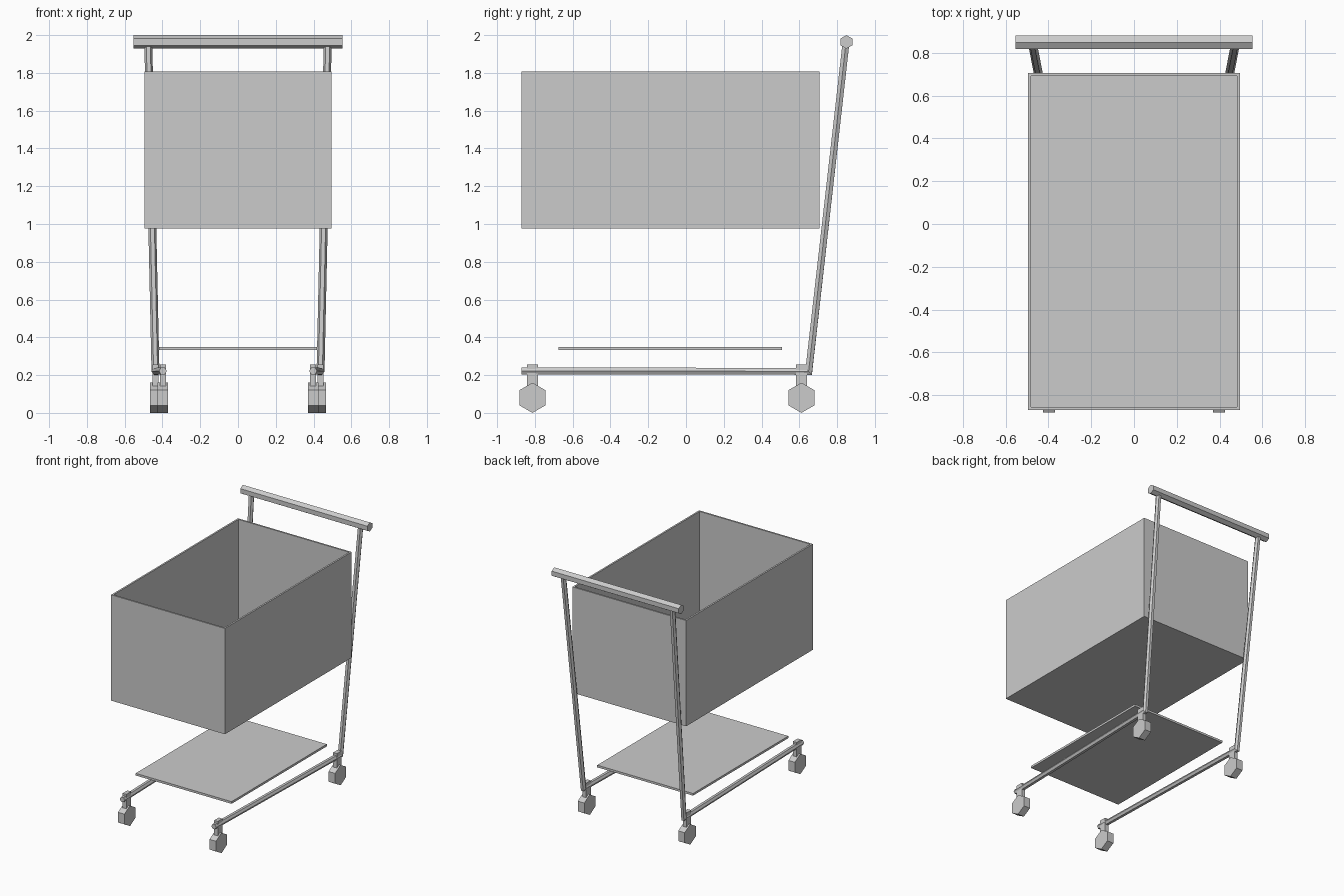
import bpy, bmesh, math
from mathutils import Vector

if "Cube" in bpy.data.objects:
    bpy.data.objects.remove(bpy.data.objects["Cube"])


def finish(name, bm):
    bmesh.ops.recalc_face_normals(bm, faces=bm.faces)
    mesh = bpy.data.meshes.new(name)
    bm.to_mesh(mesh)
    bm.free()
    obj = bpy.data.objects.new(name, mesh)
    bpy.context.collection.objects.link(obj)
    return obj


def make_box(name, lo, hi):
    bm = bmesh.new()
    bmesh.ops.create_cube(bm, size=1)
    for v in bm.verts:
        v.co = [(a + b) / 2 + c * (b - a) for a, b, c in zip(lo, hi, v.co)]
    return finish(name, bm)


def skin_rings(name, rings):
    bm = bmesh.new()
    loops = [[bm.verts.new(p) for p in ring] for ring in rings]
    n = len(loops[0])
    for a, b in zip(loops, loops[1:]):
        for i in range(n):
            j = (i + 1) % n
            bm.faces.new((a[i], a[j], b[j], b[i]))
    bm.faces.new(loops[0])
    bm.faces.new(loops[-1])
    return finish(name, bm)


def hex_along_x(name, x0, x1, y, z, r):
    # Hexagonal prism with a corner pointing up
    angles = [math.radians(90 + 60 * i) for i in range(6)]
    return skin_rings(name, [[(x, y + r * math.cos(a), z + r * math.sin(a))
                              for a in angles] for x in (x0, x1)])


def hex_tube(name, path, r):
    # Hexagonal tube with mitred bends, corners pointing sideways
    pts = [Vector(p) for p in path]
    rings = []
    for i, p in enumerate(pts):
        d_in = (p - pts[i - 1]).normalized() if i else (pts[1] - p).normalized()
        d_out = (pts[i + 1] - p).normalized() if i < len(pts) - 1 else d_in
        plane = (d_in + d_out).normalized()
        side = (Vector((1, 0, 0)) - d_in * d_in.x).normalized()
        up = side.cross(d_in)
        ring = []
        for k in range(6):
            a = math.radians(60 * k)
            q = side * math.cos(a) * r + up * math.sin(a) * r
            q -= d_in * (q.dot(plane) / d_in.dot(plane))
            ring.append(p + q)
        rings.append(ring)
    return skin_rings(name, rings)


# Open basket: inset the top face and push it down to the floor
basket = make_box("basket", (-0.495, -0.87, 0.975), (0.495, 0.706, 1.807))
bm = bmesh.new()
bm.from_mesh(basket.data)
bm.normal_update()
top = max(bm.faces, key=lambda f: f.calc_center_median().z)
bmesh.ops.inset_region(bm, faces=[top], thickness=0.019)
inner = bmesh.ops.extrude_discrete_faces(bm, faces=[top])["faces"][0]
for v in inner.verts:
    v.co.z = 0.994
bmesh.ops.recalc_face_normals(bm, faces=bm.faces)
bm.to_mesh(basket.data)
bm.free()

# Lower shelf
make_box("lower_shelf", (-0.417, -0.676, 0.333), (0.417, 0.508, 0.35))

# Handle bar
hex_along_x("handle_bar", -0.553, 0.553, 0.849, 1.964, 0.036)

# Side frames, wheels and wheel stems
for label, s in (("left", -1), ("right", 1)):
    hex_tube(label + "_frame", [(s * 0.398, -0.87, 0.222),
                                (s * 0.437, 0.65, 0.22),
                                (s * 0.475, 0.847, 1.96)], 0.021)
    for end, x, y in (("front", 0.398, -0.813), ("rear", 0.437, 0.611)):
        cx = s * x
        hex_along_x(f"{end}_{label}_wheel", cx - 0.028, cx + 0.028, y, 0.08, 0.08)
        make_box(f"{end}_{label}_stem", (cx - 0.016, y - 0.029, 0.08),
                 (cx + 0.016, y + 0.029, 0.257))
